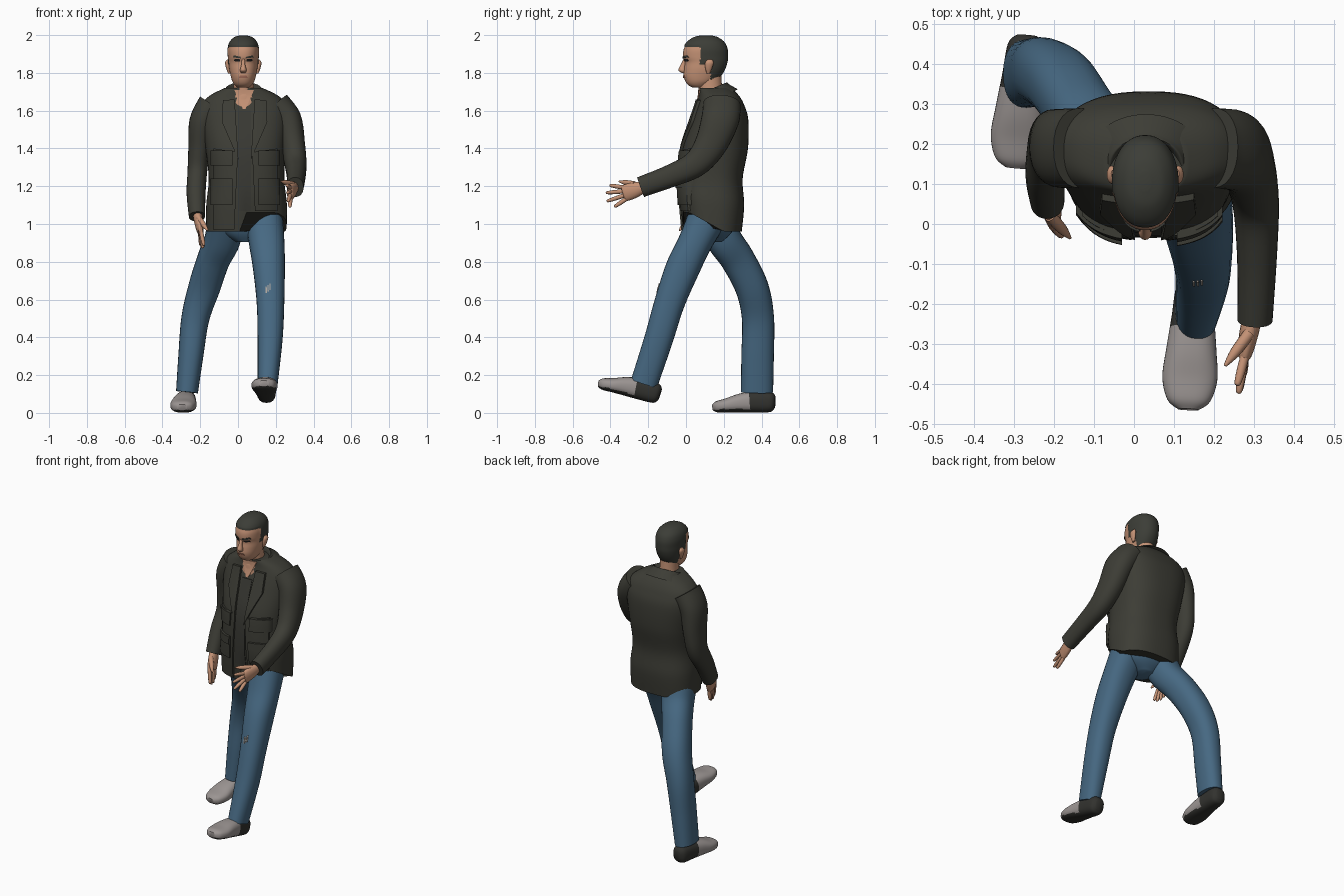
import bpy, bmesh, math
from mathutils import Vector, Matrix
from mathutils.bvhtree import BVHTree

if "Cube" in bpy.data.objects:
    bpy.data.objects.remove(bpy.data.objects["Cube"])


def material(name, *rgb):
    m = bpy.data.materials.new(name)
    m.diffuse_color = (*rgb, 1)
    m.use_nodes = True
    m.node_tree.nodes["Principled BSDF"].inputs["Base Color"].default_value = m.diffuse_color
    return m


JACKET = material("dark olive cloth", .046, .046, .036)
SHIRT = material("dark shirt", .04, .04, .033)
JEANS = material("blue denim", .062, .14, .225)
SKIN = material("skin", .56, .29, .18)
HAIR = material("dark hair", .045, .047, .038)
SHOE = material("grey canvas", .33, .30, .29)
SOLE = material("dark sole", .032, .032, .028)
EYE = material("eye black", .012, .012, .012)
LIP = material("lip", .36, .15, .10)
FRAY = material("frayed thread", .42, .38, .34)


def finish(name, bm, mats, rule=None):
    bmesh.ops.recalc_face_normals(bm, faces=bm.faces)
    if rule:
        for f in bm.faces:
            f.material_index = rule(f.calc_center_median(), f.normal)
    me = bpy.data.meshes.new(name)
    bm.to_mesh(me)
    bm.free()
    for m in mats:
        me.materials.append(m)
    ob = bpy.data.objects.new(name, me)
    bpy.context.collection.objects.link(ob)
    return ob


def catmull(a, b, c, d, t):
    return [.5 * (2 * q + (r - p) * t + (2 * p - 5 * q + 4 * r - s) * t * t
                  + (3 * q - p - 3 * r + s) * t ** 3) for p, q, r, s in zip(a, b, c, d)]


def loft(name, keys, mats, flat=False, n=2.0, seg=28, steps=6, rule=None, fn=None, matrix=None):
    """Smooth skin over rings (x, y, z, side radius, depth radius)."""
    k = [keys[0]] + list(keys) + [keys[-1]]
    rows = [catmull(*k[i:i + 4], s / steps) for i in range(len(keys) - 1) for s in range(steps)]
    rows.append(list(keys[-1]))
    bm, rings = bmesh.new(), []
    for i, r in enumerate(rows):
        u, v = Vector((1, 0, 0)), Vector((0, 1, 0))
        if not flat:
            t = (Vector(rows[min(i + 1, len(rows) - 1)][:3]) - Vector(rows[max(i - 1, 0)][:3])).normalized()
            u = (u - t * u.dot(t)).normalized()
            v = t.cross(u)
        ring = []
        for j in range(seg):
            a = math.tau * j / seg
            c, s = math.cos(a), math.sin(a)
            p = (Vector(r[:3]) + u * math.copysign(abs(c) ** (2 / n), c) * r[3]
                 + v * math.copysign(abs(s) ** (2 / n), s) * r[4])
            ring.append(bm.verts.new(fn(p) if fn else p))
        rings.append(ring)
    for a, b in zip(rings, rings[1:]):
        for j in range(seg):
            bm.faces.new((a[j], a[(j + 1) % seg], b[(j + 1) % seg], b[j]))
    bm.faces.new(rings[0])
    bm.faces.new(rings[-1])
    ob = finish(name, bm, mats, rule)
    if matrix:
        ob.data.transform(matrix)
    return ob


def tree(ob):
    return BVHTree.FromPolygons([v.co for v in ob.data.vertices], [p.vertices for p in ob.data.polygons])


def patch(name, bvh, corners, mat, t, n=8):
    """Thin plate on the front of a surface; four (x, z) corners."""
    a, b, c, d = map(Vector, corners)
    bm, g = bmesh.new(), []
    for i in range(n + 1):
        for j in range(n + 1):
            q = a.lerp(b, i / n).lerp(d.lerp(c, i / n), j / n)
            hit = bvh.ray_cast(Vector((q.x, -1, q.y)), Vector((0, 1, 0)))[0]
            hit = hit or bvh.find_nearest(Vector((q.x, 0, q.y)))[0]
            g.append(bm.verts.new((q.x, hit.y - t, q.y)))
    for i in range(n):
        for j in range(n):
            o = i * (n + 1) + j
            bm.faces.new((g[o], g[o + 1], g[o + n + 2], g[o + n + 1]))
    ext = bmesh.ops.extrude_face_region(bm, geom=bm.faces[:])
    for v in ext["geom"]:
        if isinstance(v, bmesh.types.BMVert):
            v.co.y += t + .004
    return finish(name, bm, [mat])


# Jacket body, with the hem raised at the left front
def hem(p):
    if p.x > .01 and p.z < 1.2:
        h = 1.06 - min(max((p.y - .02) / .18, 0), 1) * .1
        p.z = h + (p.z - .96) * (1.2 - h) / .24
    return p


torso = loft("jacket_body", [
    (.045, .14, .96, .213, .155), (.045, .14, 1.1, .213, .168), (.045, .135, 1.24, .2, .165),
    (.04, .155, 1.4, .212, .173), (.035, .18, 1.55, .23, .15), (.033, .183, 1.63, .225, .125),
    (.031, .175, 1.68, .18, .105), (.03, .155, 1.72, .1, .085)], [JACKET],
    flat=True, n=2.5, seg=56, fn=hem)
T = tree(torso)


def tilt(p):
    p.z += (p.y - .15) * .42
    return p


loft("jacket_collar", [(.03, .165, 1.66, .145, .11), (.03, .145, 1.705, .105, .085),
     (.03, .14, 1.722, .09, .075), (.03, .14, 1.69, .07, .065)], [JACKET, SKIN], flat=True, seg=56, fn=tilt,
     rule=lambda c, nn: int(c.y < .12 and abs(c.x - .03) < .04))

# Open front, lapels and pockets
patch("shirt_front", T, [(0, 1.07), (.07, 1.07), (.07, 1.6), (0, 1.6)], SHIRT, .004)
patch("neck_opening", T, [(.025, 1.61), (.04, 1.61), (.085, 1.71), (-.02, 1.71)], SKIN, .007)
patch("jacket_front_right", T, [(-.13, .967), (-.02, .967), (0, 1.38), (-.13, 1.4)], JACKET, .012)
patch("jacket_front_left", T, [(.09, 1.068), (.21, 1.068), (.21, 1.4), (.075, 1.38)], JACKET, .012)
for side, s, o in (("left", 1, 0), ("right", -1, .07)):
    patch("lapel_" + side, T, [(o + s * x, z) for x, z in
          ((.068, 1.34), (.155, 1.54), (.15, 1.655), (.088, 1.66))], JACKET, .016)
    x0, x1 = (.108, .222) if s > 0 else (-.145, -.03)
    for label, z0, z1, t in (("chest_pocket", 1.31, 1.39, .022), ("hip_pocket", 1.1, 1.2, .022),
                             ("pocket_flap", 1.19, 1.24, .028)):
        patch(f"{label}_{side}", T, [(x0, z0), (x1, z0), (x1, z1), (x0, z1)], JACKET, t)

# Sleeves
loft("sleeve_left", [(.2, .19, 1.63, .08, .1), (.262, .18, 1.55, .075, .1), (.29, .13, 1.42, .065, .085),
     (.305, .05, 1.318, .058, .07), (.308, -.08, 1.255, .05, .06), (.303, -.24, 1.195, .044, .055)], [JACKET], n=2.2)
loft("sleeve_right", [(-.135, .19, 1.63, .08, .1), (-.188, .19, 1.54, .07, .098), (-.205, .2, 1.4, .058, .085),
     (-.215, .19, 1.28, .052, .072), (-.222, .125, 1.16, .05, .06), (-.217, .06, 1.04, .043, .053)], [JACKET], n=2.2)


# Hands: palm, four fingers and a thumb
def hand(side, wrist, knuckle, spread, tips, thumb):
    w, k, sp = Vector(wrist), Vector(knuckle), Vector(spread)
    loft("palm_" + side, [(*w, .024, .03), (*w.lerp(k, .5), .024, .042), (*k, .018, .043),
         (*w.lerp(k, 1.08), .008, .03)], [SKIN], seg=20)
    for i, tip in enumerate(tips):
        tip, base = Vector(tip), k + sp * (i - 1.5) * .021
        loft(f"finger_{side}_{i + 1}", [(*base.lerp(tip, -.15), .011, .011), (*base.lerp(tip, .5), .011, .011),
             (*base.lerp(tip, .92), .008, .008), (*tip, .002, .002)], [SKIN], seg=12, steps=4)
    base, tip = w.lerp(k, .4) - sp * .03, Vector(thumb)
    loft("thumb_" + side, [(*base, .015, .015), (*base.lerp(tip, .6), .013, .013), (*tip, .004, .004)],
         [SKIN], seg=12, steps=4)


hand("left", (.298, -.225, 1.195), (.277, -.325, 1.163), (0, .25, -.97),
     [(.258, -.405, 1.205), (.262, -.425, 1.165), (.265, -.42, 1.12), (.275, -.38, 1.09)], (.228, -.355, 1.225))
hand("right", (-.216, .065, 1.06), (-.2, .02, .965), (0, .9, -.42),
     [(-.18, -.03, .885), (-.185, -.01, .872), (-.19, .015, .872), (-.197, .035, .885)], (-.16, -.035, .965))

# Jeans
loft("jeans_seat", [(.04, .13, .905, .05, .06), (.04, .14, .97, .15, .11), (.042, .14, 1.1, .185, .135)],
     [JEANS], flat=True, n=2.3)
leg = loft("jeans_leg_left", [(.135, .12, 1.05, .1, .105), (.152, .047, .9, .094, .09), (.164, -.02, .76, .084, .09),
           (.172, -.088, .58, .073, .08), (.17, -.145, .39, .066, .076), (.157, -.222, .155, .053, .072)],
           [JEANS], n=2.3)
loft("jeans_leg_right", [(-.06, .14, 1.05, .1, .11), (-.082, .2, .92, .095, .095), (-.13, .275, .81, .086, .09),
     (-.18, .35, .66, .084, .088), (-.226, .381, .5, .074, .085), (-.25, .379, .3, .066, .086),
     (-.27, .376, .11, .058, .085)], [JEANS], n=2.3)
L = tree(leg)
for i, (x, z) in enumerate(((.146, .635), (.156, .642), (.166, .65))):
    patch(f"knee_tear_{i + 1}", L, [(x, z), (x + .007, z), (x + .006, z + .035), (x, z + .035)], FRAY, .004, 2)


# Shoes: grey toe, dark heel and sole
def shoe(side, heel, pitch, yaw):
    m = Matrix.Translation(heel) @ Matrix.Rotation(math.radians(yaw), 4, 'Z') @ Matrix.Rotation(math.radians(pitch), 4, 'X')
    loft("shoe_" + side, [(0, .004, .055, .025, .03), (0, -.02, .056, .046, .053), (0, -.1, .057, .054, .057),
         (0, -.18, .05, .063, .05), (0, -.25, .038, .069, .038), (0, -.305, .03, .054, .03),
         (0, -.328, .027, .026, .016)], [SHOE, SOLE], n=2.5, seg=36, matrix=m,
         rule=lambda c, nn: int(c.y > -.125 or nn.z < -.6))


shoe("left", (.152, -.155, .045), -15, -3)
shoe("right", (-.268, .468, .002), 0, -5)

# Head and hair
def hairy(c):
    return c.z > 1.938 or (c.y > .075 and c.z > 1.845) or (c.y > .13 and c.z > 1.768)


def puff(p):
    if hairy(p):
        mid = Vector((.028, .11, 1.87))
        p = mid + (p - mid) * 1.04
    return p


profile = [(1.722, .035, .11, .03), (1.735, .012, .125, .045), (1.755, -.003, .155, .058), (1.785, -.012, .182, .067),
           (1.82, -.01, .203, .074), (1.855, -.006, .215, .077), (1.885, -.015, .218, .079), (1.925, -.012, .216, .08),
           (1.96, .008, .2, .07), (1.985, .045, .165, .045), (1.994, .085, .13, .014)]
skull = loft("head", [(.028, (f + b) / 2, z, w, (b - f) / 2) for z, f, b, w in profile], [SKIN, HAIR],
             flat=True, n=2.15, seg=72, steps=6, fn=puff, rule=lambda c, nn: int(hairy(c)))
loft("neck", [(.03, .145, 1.6, .07, .075), (.03, .13, 1.7, .056, .064), (.028, .125, 1.79, .054, .062)], [SKIN], flat=True)
loft("nose", [(.028, -.004, 1.875, .008, .008), (.028, -.014, 1.845, .01, .013), (.028, -.02, 1.815, .017, .02),
     (.028, -.01, 1.8, .012, .012)], [SKIN], flat=True, seg=16)
H = tree(skull)
for side, s in (("left", 1), ("right", -1)):
    def at(*pts):
        return [(.028 + s * x, z) for x, z in pts]
    patch("eye_" + side, H, at((.016, 1.86), (.05, 1.862), (.046, 1.874), (.018, 1.872)), EYE, .003)
    patch("brow_" + side, H, at((.012, 1.877), (.056, 1.882), (.05, 1.893), (.014, 1.885)), HAIR, .006)
    loft("ear_" + side, [(.028 + s * .074, .118, 1.797, .006, .008), (.028 + s * .08, .12, 1.825, .011, .018),
         (.028 + s * .084, .124, 1.855, .012, .022), (.028 + s * .08, .126, 1.872, .005, .01)],
         [SKIN], flat=True, seg=16)
patch("mouth", H, [(.004, 1.774), (.052, 1.774), (.046, 1.785), (.01, 1.785)], LIP, .005)

# Smooth shading with crisp edges
bpy.ops.object.select_all(action='SELECT')
bpy.context.view_layer.objects.active = torso
bpy.ops.object.shade_smooth_by_angle(angle=math.radians(45))
